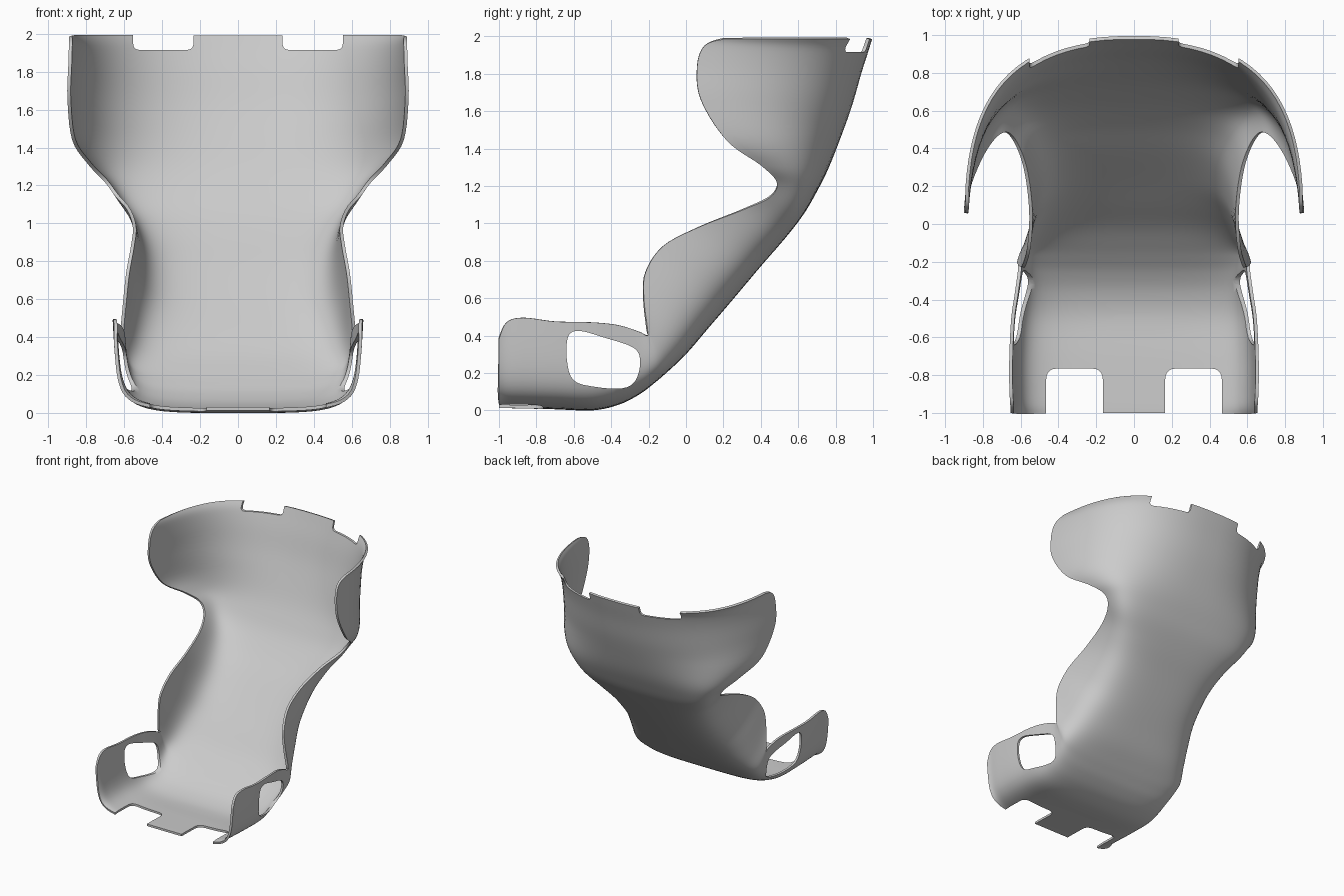
import bpy, bmesh, math
from mathutils import Vector

if "Cube" in bpy.data.objects:
    bpy.data.objects.remove(bpy.data.objects["Cube"])

# Stations front to top: centre y, centre z, rim y, rim z, rim half-width
STATIONS = [
    (-1, .012, -1, .38, .655), (-.96, .012, -.96, .47, .655),
    (-.87, .01, -.87, .495, .66), (-.7, .006, -.7, .475, .66),
    (-.5, 0, -.5, .47, .65), (-.36, .03, -.36, .455, .63),
    (-.25, .085, -.25, .42, .615), (-.17, .145, -.21, .40, .615),
    (-.1, .205, -.205, .43, .62), (0, .3, -.225, .6, .605),
    (.12, .44, -.215, .74, .59), (.24, .58, -.12, .88, .565),
    (.4, .77, .07, .98, .555), (.53, .92, .3, 1.07, .585),
    (.63, 1.05, .45, 1.14, .645), (.70, 1.17, .485, 1.22, .705),
    (.76, 1.29, .40, 1.31, .79), (.82, 1.44, .22, 1.44, .875),
    (.885, 1.62, .08, 1.66, .9), (.937, 1.80, .06, 1.84, .895),
    (.975, 1.92, .1, 1.95, .892), (.995, 1.985, .2, 1.985, .892)]


def spline(pts, steps, closed=False):
    """Catmull-Rom samples through points of any dimension."""
    n, out = len(pts), []
    get = (lambda i: Vector(pts[i % n])) if closed else (lambda i: Vector(pts[min(max(i, 0), n - 1)]))
    for i in range(n if closed else n - 1):
        a, b, c, d = (get(i + k) for k in (-1, 0, 1, 2))
        for s in range(steps):
            t = s / steps
            out.append(.5 * (2 * b + (c - a) * t + (2 * a - 5 * b + 4 * c - d) * t * t
                             + (3 * b - a - 3 * c + d) * t ** 3))
    if not closed:
        out.append(get(n - 1))
    return out


def smooth(x, lo, hi):
    k = min(max((x - lo) / (hi - lo), 0), 1)
    return k * k * (3 - 2 * k)


def half_section(st, t):
    """Point on the right half of a cross-section, t from centre to rim."""
    cy, cz, ey, ez, w = st
    k = smooth(cz, 1.0, 1.55)                   # shoulder shape
    m = smooth(cz, .15, .6) * (1 - k)           # softer back shape
    c, e = Vector((0, cy, cz)), Vector((w, ey, ez))
    depth = Vector((0, ey - cy, ez - cz))
    q1 = c + Vector((w * (.98 - .30 * k - .12 * m), 0, 0)) - depth * .01 * k
    q2 = c + Vector((w * (.96 - .02 * m), 0, 0)) + depth * (.335 * k + .1 * m)
    u = 1 - t
    p = c * u ** 3 + q1 * 3 * u * u * t + q2 * 3 * u * t * t + e * t ** 3
    return Vector((p.x, max(p.y, -1), min(max(p.z, 0), 1.985)))


def make_object(name, bm):
    mesh = bpy.data.meshes.new(name)
    bm.to_mesh(mesh)
    bm.free()
    ob = bpy.data.objects.new(name, mesh)
    bpy.context.collection.objects.link(ob)
    return ob


def rounded(corners, r):
    """Round each polygon corner with a short curve."""
    out, n = [], len(corners)
    for i in range(n):
        p, a, b = (Vector(corners[(i + k) % n]) for k in (0, -1, 1))
        s, e = p + (a - p).normalized() * r, p + (b - p).normalized() * r
        out += [s * (1 - t) ** 2 + p * 2 * t * (1 - t) + e * t * t for t in (0, .2, .4, .6, .8, 1)]
    return out


def prism(name, pts, axis, lo, hi):
    """Extrude a 2D outline along an axis from lo to hi."""
    bm = bmesh.new()

    def place(p, h):
        v = [p[0], p[1]]
        v.insert(axis, h)
        return bm.verts.new(v)
    a, b = [place(p, lo) for p in pts], [place(p, hi) for p in pts]
    bm.faces.new(a)
    bm.faces.new(b[::-1])
    for i in range(len(pts)):
        j = (i + 1) % len(pts)
        bm.faces.new((a[i], b[i], b[j], a[j]))
    bmesh.ops.recalc_face_normals(bm, faces=bm.faces)
    ob = make_object(name, bm)
    ob.hide_render = True
    return ob


# Seat shell surface
N = 22
bm = bmesh.new()
rows = []
for st in spline(STATIONS, 5):
    row = []
    for i in range(-N, N + 1):
        p = half_section(st, abs(i) / N)
        row.append(bm.verts.new((math.copysign(p.x, i), p.y, p.z)))
    rows.append(row)
for r0, r1 in zip(rows, rows[1:]):
    for i in range(2 * N):
        bm.faces.new((r0[i], r1[i], r1[i + 1], r0[i + 1]))
shell = make_object("seat_shell", bm)

# Shell thickness, inward
solid = shell.modifiers.new("thickness", 'SOLIDIFY')
solid.thickness = .018
solid.offset = -1

# Side openings, front-edge notches and top-edge notches
HOLE = [(-.63, .395), (-.57, .425), (-.44, .39), (-.28, .335), (-.245, .26),
        (-.27, .16), (-.34, .118), (-.48, .125), (-.60, .16), (-.637, .27)]
cutters = []
for s in (-1, 1):
    cutters.append(prism("side_opening_cutter", spline(HOLE, 4, True), 0, s * .4, s * .9))
    front = rounded([(s * .165, -1.2), (s * .465, -1.2), (s * .465, -.765), (s * .165, -.765)], .06)
    cutters.append(prism("front_notch_cutter", front, 2, -.1, .2))
    top = rounded([(s * .235, 1.915), (s * .553, 1.915), (s * .553, 2.2), (s * .235, 2.2)], .035)
    cutters.append(prism("top_notch_cutter", top, 1, .7, 1.1))
for c in cutters:
    cut = shell.modifiers.new("cut", 'BOOLEAN')
    cut.operation = 'DIFFERENCE'
    cut.solver = 'EXACT'
    cut.object = c

# Bake the cuts and remove helpers
bpy.context.view_layer.objects.active = shell
shell.select_set(True)
for m in list(shell.modifiers):
    bpy.ops.object.modifier_apply(modifier=m.name)
for c in cutters:
    bpy.data.objects.remove(c)
bpy.ops.object.shade_smooth_by_angle(angle=math.radians(40))
